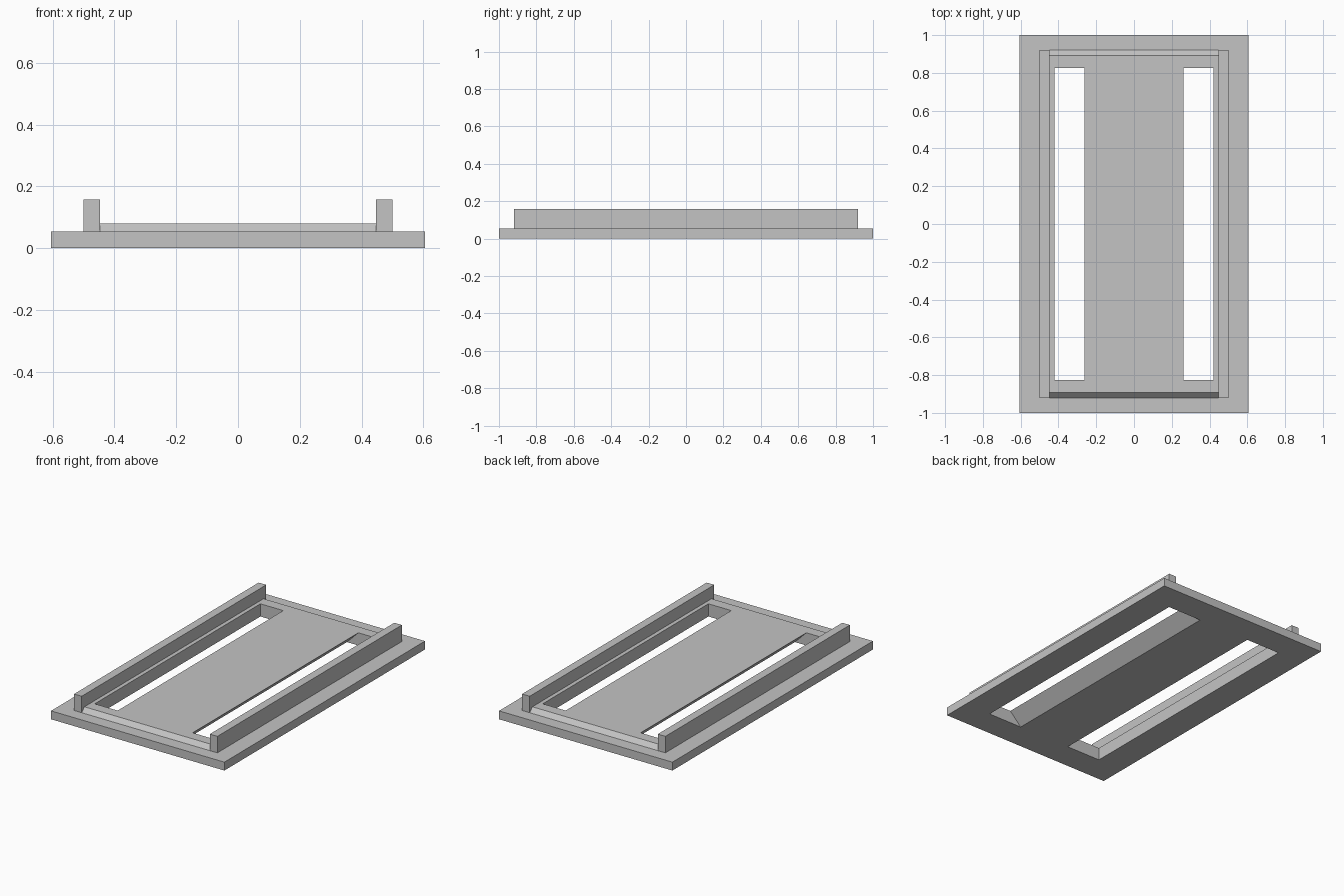
import bpy
import bmesh

if "Cube" in bpy.data.objects:
    bpy.data.objects.remove(bpy.data.objects["Cube"], do_unlink=True)

HALF_X, HALF_Y = 0.605, 1.0        # base plate
PLATE_Z, PANEL_Z, RAIL_Z = 0.053, 0.08, 0.157
RAIL_IN, RAIL_OUT, RAIL_Y = 0.447, 0.5, 0.92
SLOT_IN, SLOT_OUT, SLOT_Y = 0.262, 0.422, 0.826

grey = bpy.data.materials.new("plain_grey")
grey.use_nodes = True
grey.diffuse_color = (0.55, 0.55, 0.55, 1)
grey.node_tree.nodes["Principled BSDF"].inputs["Base Color"].default_value = grey.diffuse_color


def prism(name, profile, axis, lo, hi):
    """Extrude a closed (horizontal, z) profile along x or y."""
    bm = bmesh.new()
    place = (lambda h, z, d: (d, h, z)) if axis == "x" else (lambda h, z, d: (h, d, z))
    face = bm.faces.new([bm.verts.new(place(h, z, lo)) for h, z in profile])
    moved = bmesh.ops.extrude_face_region(bm, geom=[face])["geom"]
    step = (hi - lo, 0, 0) if axis == "x" else (0, hi - lo, 0)
    bmesh.ops.translate(bm, vec=step, verts=[v for v in moved if isinstance(v, bmesh.types.BMVert)])
    bmesh.ops.recalc_face_normals(bm, faces=bm.faces)
    mesh = bpy.data.meshes.new(name)
    bm.to_mesh(mesh)
    bm.free()
    mesh.materials.append(grey)
    obj = bpy.data.objects.new(name, mesh)
    bpy.context.collection.objects.link(obj)
    return obj


def box_profile(a, b, z0, z1):
    return [(a, z0), (b, z0), (b, z1), (a, z1)]


# Base plate
plate = prism("base_plate", box_profile(-HALF_X, HALF_X, 0, PLATE_Z), "y", -HALF_Y, HALF_Y)

# Raised panel with sloped ends
slope = PANEL_Z - PLATE_Z
panel = prism("raised_panel",
              [(-RAIL_Y, PLATE_Z), (RAIL_Y, PLATE_Z),
               (RAIL_Y - slope, PANEL_Z), (-RAIL_Y + slope, PANEL_Z)],
              "x", -RAIL_IN, RAIL_IN)

# Long slots whose inner walls are undercut at 45 degrees
margin = 0.03
low, high = -margin, PANEL_Z + margin
for side in (-1, 1):
    profile = [(side * (SLOT_IN - PANEL_Z + low), low), (side * SLOT_OUT, low),
               (side * SLOT_OUT, high), (side * (SLOT_IN + margin), high)]
    cutter = prism("slot_cutter", profile, "y", -SLOT_Y, SLOT_Y)
    cutter.hide_render = True
    for body in (plate, panel):
        mod = body.modifiers.new("slot", "BOOLEAN")
        mod.operation = "DIFFERENCE"
        mod.solver = "EXACT"
        mod.object = cutter
        bpy.context.view_layer.objects.active = body
        bpy.ops.object.modifier_apply(modifier=mod.name)
    bpy.data.objects.remove(cutter, do_unlink=True)

# Side rails
for side, name in ((-1, "right_rail"), (1, "left_rail")):
    prism(name, box_profile(side * RAIL_IN, side * RAIL_OUT, PLATE_Z, RAIL_Z),
          "y", -RAIL_Y, RAIL_Y)
